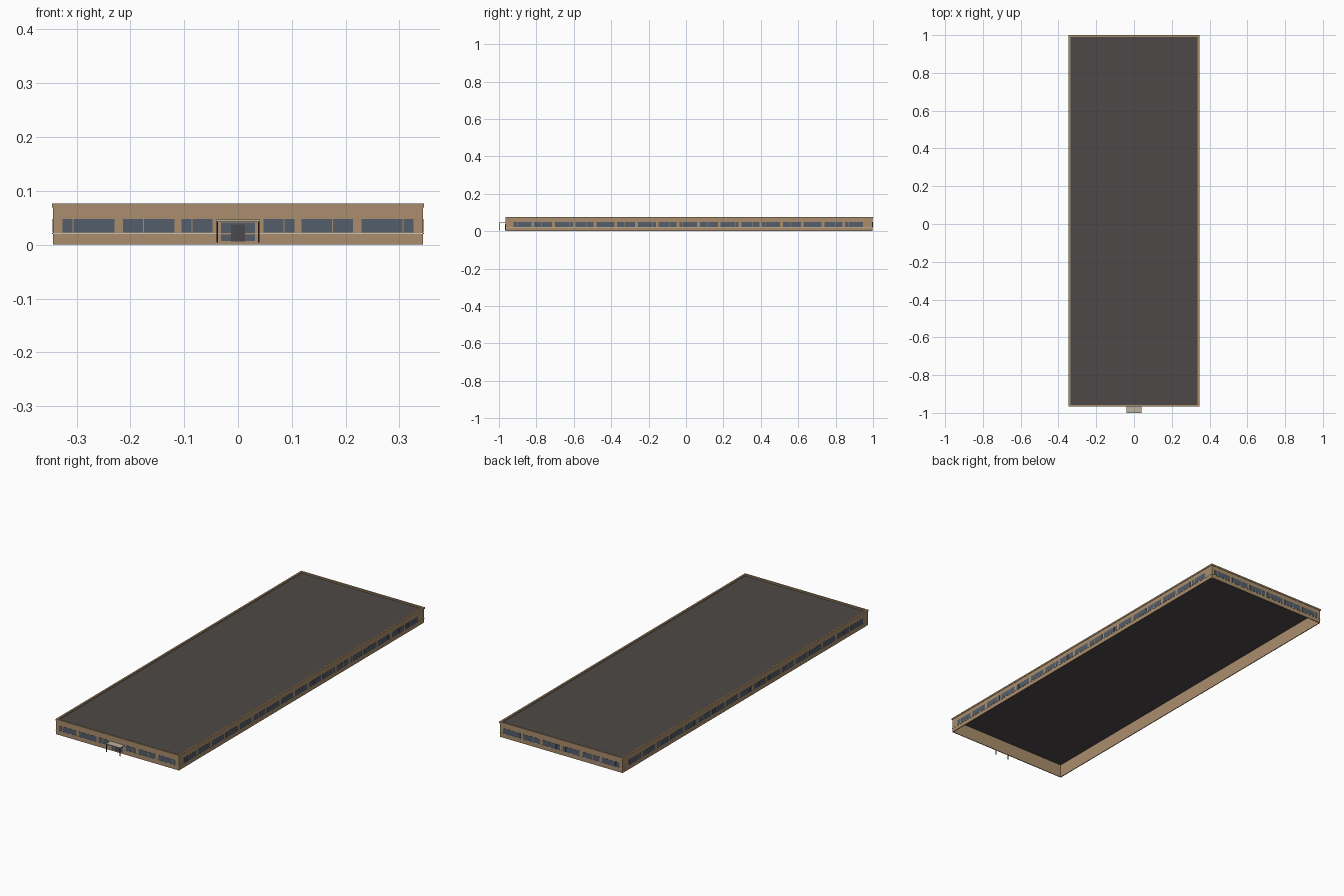
import bpy
import bmesh
from mathutils import Matrix, Vector

cube = bpy.data.objects.get("Cube")
if cube:
    bpy.data.objects.remove(cube)


def material(name, r, g, b):
    m = bpy.data.materials.new(name)
    m.use_nodes = True
    m.diffuse_color = (r, g, b, 1)
    m.node_tree.nodes["Principled BSDF"].inputs["Base Color"].default_value = (r, g, b, 1)
    return m


TAN = material("tan wall", 0.40, 0.27, 0.15)
ROOF = material("dark roof", 0.073, 0.066, 0.063)
GLASS = material("blue grey glass", 0.085, 0.11, 0.145)
TRIM = material("pale trim", 0.60, 0.55, 0.46)
CANOPY = material("canopy beige", 0.50, 0.44, 0.34)
DARK = material("dark metal", 0.02, 0.02, 0.028)
DOOR = material("door grey", 0.07, 0.066, 0.07)

# Wall outline
HX, Y0, Y1 = 0.344, -0.964, 0.998
MID, HY = (Y0 + Y1) / 2, (Y1 - Y0) / 2


def add_box(bm, lo, hi):
    lo, hi = Vector(lo), Vector(hi)
    bmesh.ops.create_cube(bm, size=1, matrix=Matrix.Translation((lo + hi) / 2)
                          @ Matrix.Diagonal((*(hi - lo), 1)))


def finish(name, bm, mat):
    bmesh.ops.recalc_face_normals(bm, faces=bm.faces)
    mesh = bpy.data.meshes.new(name)
    bm.to_mesh(mesh)
    bm.free()
    mesh.materials.append(mat)
    ob = bpy.data.objects.new(name, mesh)
    bpy.context.collection.objects.link(ob)
    return ob


def boxes(name, mat, *spans):
    bm = bmesh.new()
    for lo, hi in spans:
        add_box(bm, lo, hi)
    return finish(name, bm, mat)


def ring(name, mat, grow, thick, z0, z1):
    """Hollow rectangular band following the wall outline."""
    bm = bmesh.new()
    loops = []
    for off, z in ((grow, z0), (grow, z1), (grow - thick, z1), (grow - thick, z0)):
        loops.append([bm.verts.new((sx * (HX + off), MID + sy * (HY + off), z))
                      for sx, sy in ((-1, -1), (1, -1), (1, 1), (-1, 1))])
    for a, b in zip(loops, loops[1:] + loops[:1]):
        for i in range(4):
            j = (i + 1) % 4
            bm.faces.new((a[i], a[j], b[j], b[i]))
    return finish(name, bm, mat)


# Shell, open underneath, with a recessed roof inside the parapet
ring("outer_walls", TAN, 0, 0.004, 0, 0.07)
ring("parapet_cap", TAN, 0.002, 0.009, 0.069, 0.077)
boxes("roof", ROOF, ((-HX + 0.003, Y0 + 0.003, 0.067), (HX - 0.003, Y1 - 0.003, 0.07)))
ring("sill_band", TRIM, 0.0012, 0.002, 0.0195, 0.0215)


# Windows: each bay is split into a narrow and a wide pane
Z0, Z1, GAP, OUT = 0.0225, 0.048, 0.001, 0.0008


def panes(center, width, split):
    a, b = center - width / 2, center + width / 2
    s = a + width * split
    return (a, s - GAP), (s + GAP, b)


bm = bmesh.new()
# Front wall, mirrored about the entrance
for center, width, split in ((-0.2775, 0.097, 0.2), (-0.166, 0.096, 0.4), (-0.076, 0.058, 0.34)):
    for a, b in panes(center, width, split):
        for lo, hi in ((a, b), (-b, -a)):
            add_box(bm, (lo, Y0 - OUT, Z0), (hi, Y0 + 0.001, Z1))
finish("front_windows", bm, GLASS)

bm = bmesh.new()
for i in range(6):
    for a, b in panes((i - 2.5) * 0.111, 0.096, (0.2, 0.4, 0.8)[i % 3]):
        add_box(bm, (a, Y1 - 0.001, Z0), (b, Y1 + OUT, Z1))
finish("back_windows", bm, GLASS)

for side, sign in (("left", 1), ("right", -1)):
    bm = bmesh.new()
    for i in range(17):
        for a, b in panes(0.012 + (i - 8) * 0.1108, 0.096, (0.2, 0.4, 0.8, 0.6)[i % 4]):
            x = sorted((sign * (HX - 0.001), sign * (HX + OUT)))
            add_box(bm, (x[0], a, Z0), (x[1], b, Z1))
    finish(side + "_windows", bm, GLASS)

# Entrance: glazed surround with double door
boxes("entrance_frame", TAN, ((-0.034, Y0 - 0.0016, 0.004), (0.034, Y0, 0.043)))
boxes("entrance_glass", GLASS,
      ((-0.032, Y0 - 0.0022, 0.007), (0.032, Y0, 0.019)),
      ((-0.032, Y0 - 0.0022, 0.022), (0.032, Y0, 0.041)))
boxes("double_door", DOOR, *[((min(s * 0.0003, s * 0.013), Y0 - 0.003, 0.006),
                              (max(s * 0.0003, s * 0.013), Y0, 0.038)) for s in (-1, 1)])

# Canopy on two slim posts
boxes("canopy", CANOPY, ((-0.04, -1, 0.0435), (0.04, Y0, 0.0465)))
boxes("canopy_posts", DARK, *[((s * 0.0385 - 0.0016, -0.999, 0.004),
                               (s * 0.0385 + 0.0016, -0.996, 0.0445)) for s in (-1, 1)])
